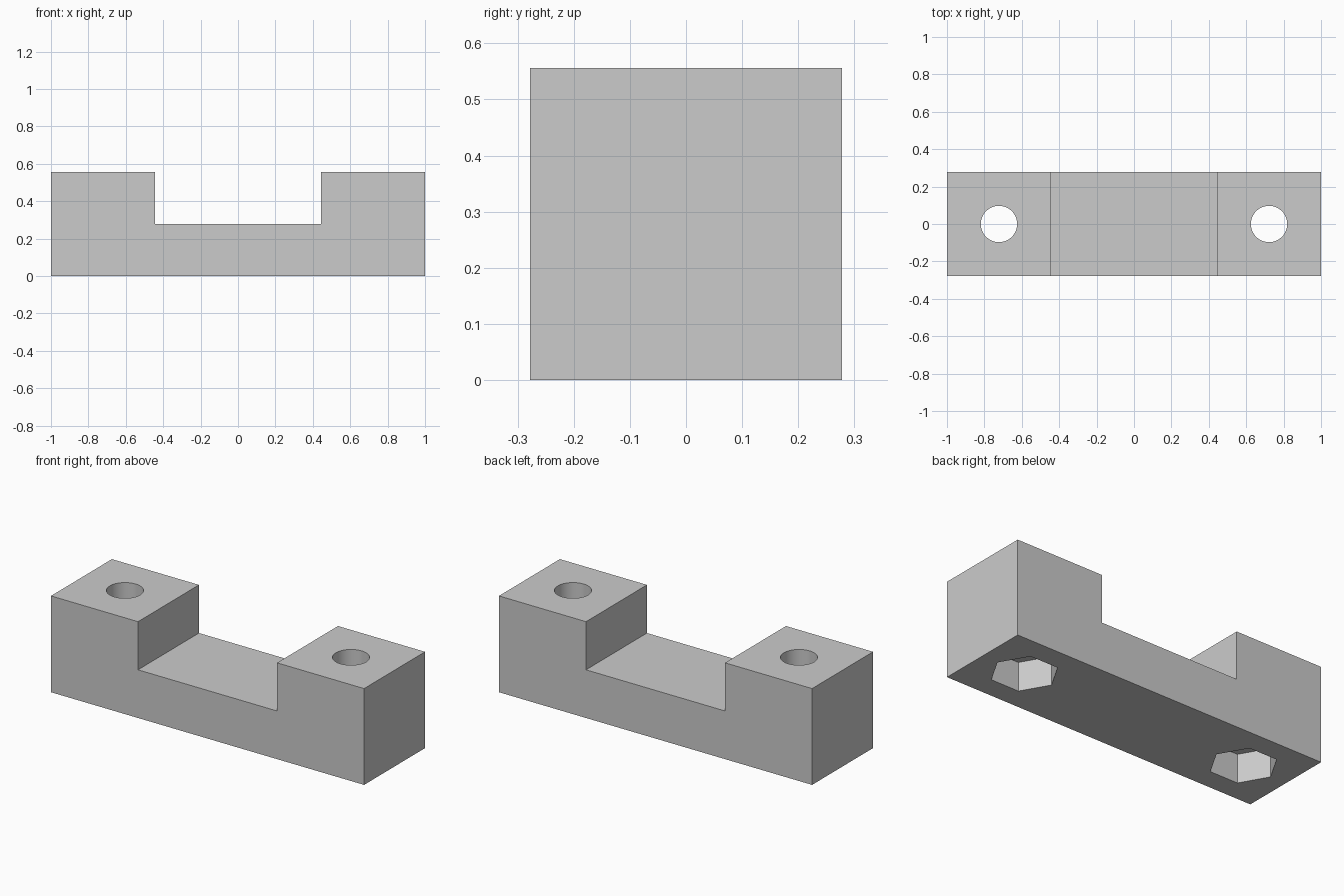
import bpy
import bmesh
import math

old = bpy.data.objects.get("Cube")
if old:
    bpy.data.objects.remove(old, do_unlink=True)

HALF_DEPTH = 0.278
TOP, STEP = 0.556, 0.278
NOTCH_X, HOLE_X = 0.444, 0.722

grey = bpy.data.materials.new("plain grey")
grey.use_nodes = True
colour = (0.6, 0.6, 0.6, 1)
grey.diffuse_color = colour
grey.node_tree.nodes["Principled BSDF"].inputs["Base Color"].default_value = colour

# U-shaped block: half profile mirrored, then extruded through the depth
half = [(1, 0), (1, TOP), (NOTCH_X, TOP), (NOTCH_X, STEP)]
profile = half + [(-x, z) for x, z in reversed(half)]
bm = bmesh.new()
face = bm.faces.new([bm.verts.new((x, -HALF_DEPTH, z)) for x, z in profile])
side = bmesh.ops.extrude_face_region(bm, geom=[face])["geom"]
bmesh.ops.translate(bm, vec=(0, 2 * HALF_DEPTH, 0),
                    verts=[v for v in side if isinstance(v, bmesh.types.BMVert)])
bmesh.ops.recalc_face_normals(bm, faces=bm.faces)
mesh = bpy.data.meshes.new("mounting_block")
bm.to_mesh(mesh)
bm.free()
block = bpy.data.objects.new("mounting_block", mesh)
bpy.context.collection.objects.link(block)
mesh.materials.append(grey)


def cut(name, x, sides, radius, low, high):
    """Cut an upright prism out of the block."""
    bpy.ops.mesh.primitive_cylinder_add(
        vertices=sides, radius=radius, depth=high - low,
        location=(x, 0, (low + high) / 2),
        rotation=(0, 0, math.pi / 2))
    cutter = bpy.context.object
    cutter.name = name
    cutter.hide_render = True
    cutter.data.materials.append(grey)
    bpy.ops.object.select_all(action="DESELECT")
    block.select_set(True)
    bpy.context.view_layer.objects.active = block
    mod = block.modifiers.new(name, "BOOLEAN")
    mod.operation = "DIFFERENCE"
    mod.solver = "EXACT"
    mod.object = cutter
    bpy.ops.object.modifier_apply(modifier=mod.name)
    bpy.data.objects.remove(cutter, do_unlink=True)


# Round bolt holes with hexagonal nut pockets underneath
for label, x in (("left", HOLE_X), ("right", -HOLE_X)):
    cut(label + "_nut_pocket", x, 6, 0.178, -0.1, 0.167)
    cut(label + "_bolt_hole", x, 64, 0.097, -0.1, 0.7)

bpy.ops.object.shade_smooth_by_angle(angle=math.radians(30))
